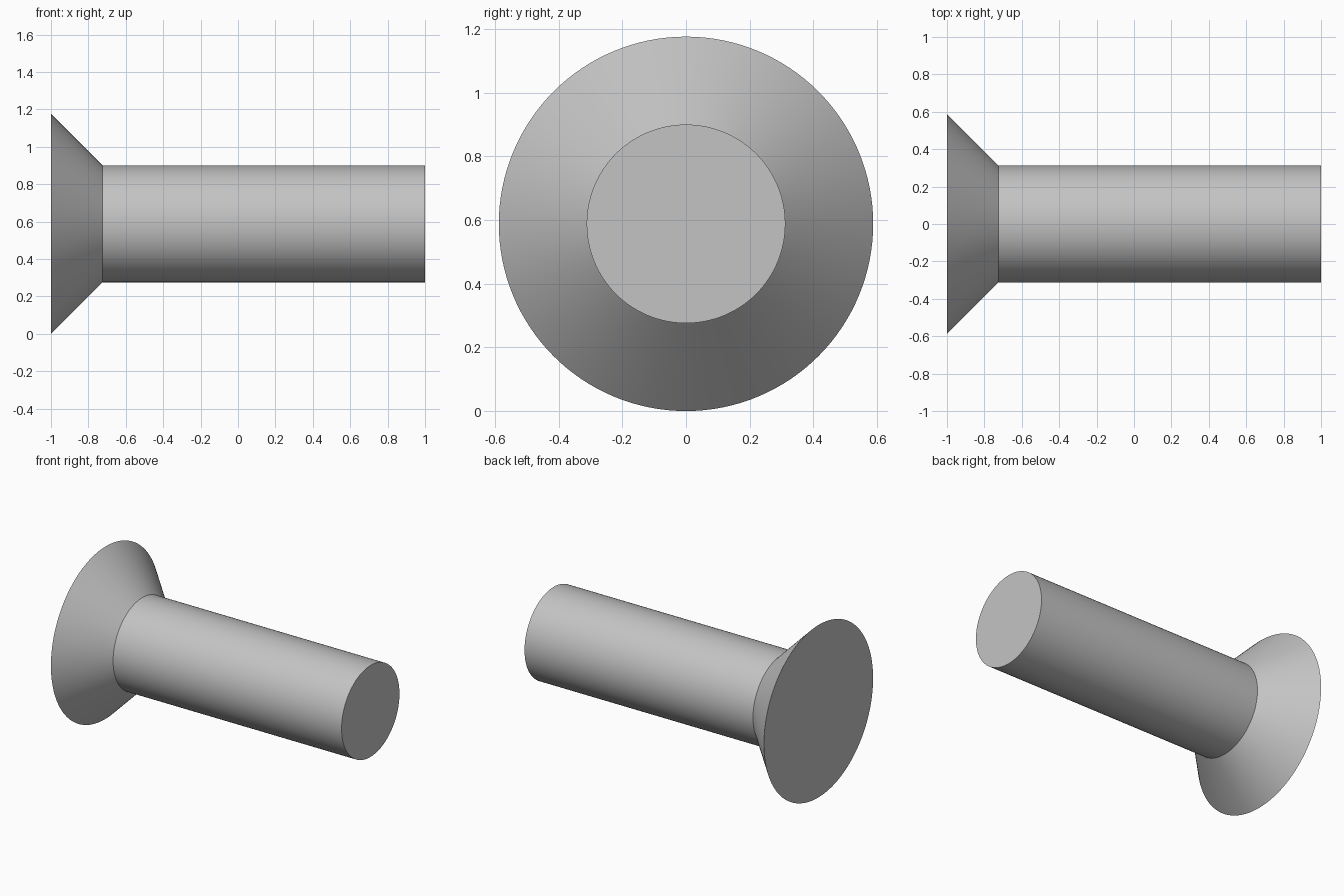
import bpy
import math

cube = bpy.data.objects.get("Cube")
if cube:
    bpy.data.objects.remove(cube, do_unlink=True)

HEAD_R, SHAFT_R = 0.588, 0.312
X_HEAD, X_NECK, X_TIP = -1.0, -0.724, 1.0
SEGMENTS = 128

steel = bpy.data.materials.new("light_grey_metal")
steel.use_nodes = True
GREY = (0.55, 0.55, 0.55, 1.0)
steel.diffuse_color = GREY
steel.node_tree.nodes["Principled BSDF"].inputs["Base Color"].default_value = GREY

# Profile as (x, radius): flat head face, conical underside, straight shank, flat tip
profile = [(X_HEAD, HEAD_R), (X_NECK, SHAFT_R), (X_TIP, SHAFT_R)]

# Revolve the profile around the x axis
verts = []
for x, r in profile:
    for i in range(SEGMENTS):
        a = 2 * math.pi * i / SEGMENTS
        verts.append((x, r * math.cos(a), HEAD_R + r * math.sin(a)))

faces = []
for ring in range(len(profile) - 1):
    for i in range(SEGMENTS):
        j = (i + 1) % SEGMENTS
        a, b = ring * SEGMENTS, (ring + 1) * SEGMENTS
        faces.append((a + i, b + i, b + j, a + j))

# Flat end caps
last = (len(profile) - 1) * SEGMENTS
faces.append(tuple(reversed(range(SEGMENTS))))
faces.append(tuple(range(last, last + SEGMENTS)))

mesh = bpy.data.meshes.new("countersunk_rivet")
mesh.from_pydata(verts, [], faces)
mesh.materials.append(steel)
mesh.update()
rivet = bpy.data.objects.new("countersunk_rivet", mesh)
bpy.context.collection.objects.link(rivet)

# Smooth round surfaces, crisp rims
bpy.ops.object.select_all(action='DESELECT')
rivet.select_set(True)
bpy.context.view_layer.objects.active = rivet
bpy.ops.object.shade_smooth_by_angle(angle=math.radians(30))
